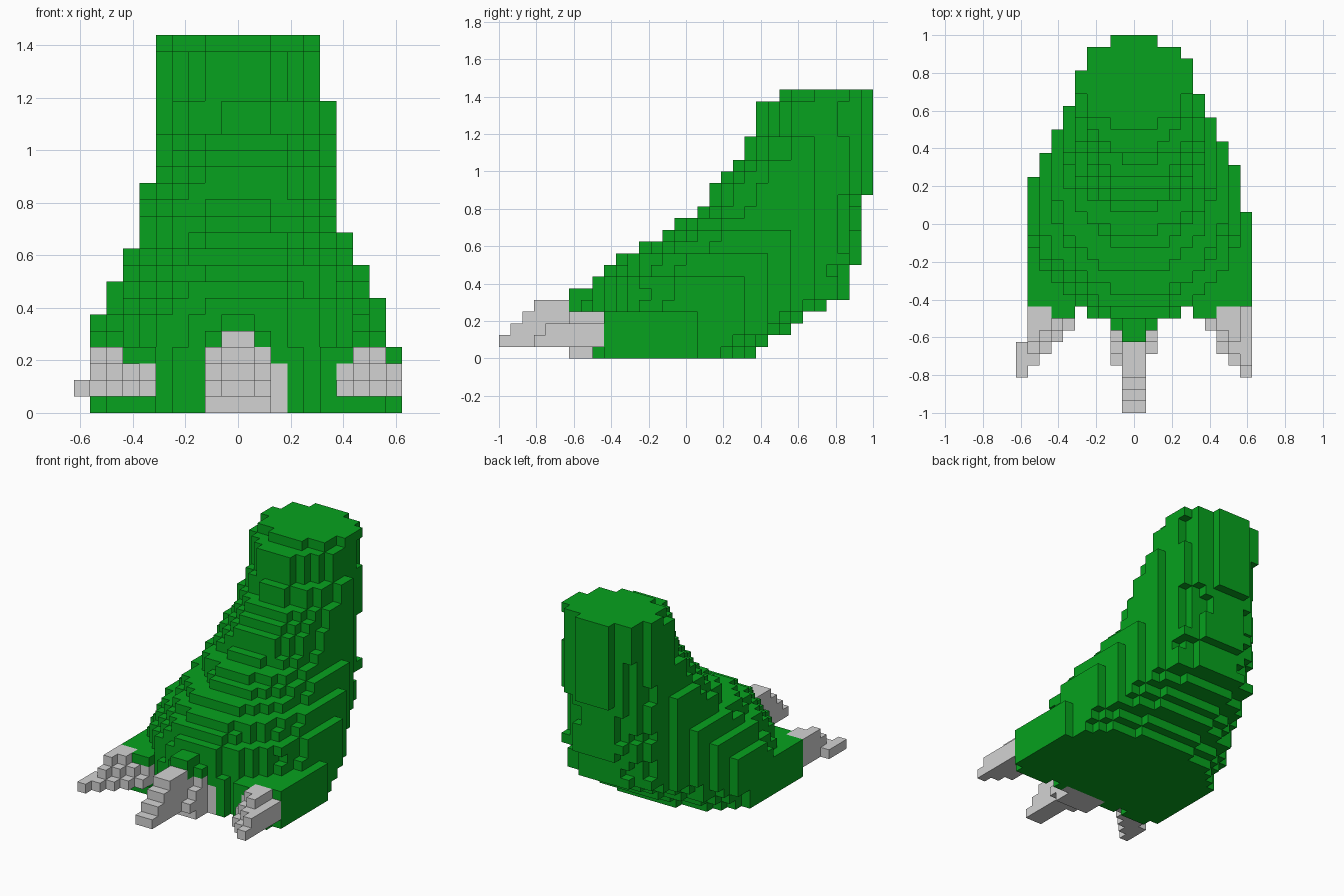
import bpy, bmesh
from mathutils import Vector

cube = bpy.data.objects.get("Cube")
if cube:
    bpy.data.objects.remove(cube, do_unlink=True)

UNIT = 1 / 16  # edge length of one block
ANKLE = 12     # layer where the leg begins


def material(name, rgb):
    mat = bpy.data.materials.new(name)
    mat.use_nodes = True
    color = (*rgb, 1)
    mat.diffuse_color = color
    mat.node_tree.nodes["Principled BSDF"].inputs["Base Color"].default_value = color
    return mat


def box_cells(x0, x1, y0, y1, z0, z1):
    """Block cells filling a box."""
    return {(i, j, k) for i in range(x0, x1) for j in range(y0, y1) for k in range(z0, z1)}


def claw_cells(x0, tips, tops):
    """Columns of blocks side by side, each stepping back as it rises."""
    cells = set()
    for i, (tip, top) in enumerate(zip(tips, tops), x0):
        for k in range(1, top):
            start = min(tip + k - 1, -8)
            cells |= box_cells(i, i + 1, start, -7, k, k + 1)
    return cells


def build_blocks(name, cells, occupied, mat):
    """Mesh of the outer faces of a set of block cells."""
    bm = bmesh.new()
    corners = {}

    def corner(point):
        key = tuple(round(2 * c) for c in point)
        if key not in corners:
            corners[key] = bm.verts.new(point * UNIT)
        return corners[key]

    for cell in sorted(cells):
        middle = Vector(cell) + Vector((0.5, 0.5, 0.5))
        for axis in range(3):
            for sign in (-1, 1):
                normal = Vector()
                normal[axis] = sign
                if tuple(int(c + d) for c, d in zip(cell, normal)) in occupied:
                    continue
                u = Vector()
                u[(axis + 1) % 3] = 1
                v = normal.cross(u)
                bm.faces.new([corner(middle + (normal + side) / 2)
                              for side in (-u - v, u - v, u + v, v - u)])
    mesh = bpy.data.meshes.new(name)
    bm.to_mesh(mesh)
    bm.free()
    mesh.materials.append(mat)
    obj = bpy.data.objects.new(name, mesh)
    bpy.context.collection.objects.link(obj)


green = material("skin_green", (0.002, 0.36, 0.013))
grey = material("claw_grey", (0.65, 0.65, 0.65))

# Extents of each horizontal layer, bottom to top
front = [-8] * 7 + [-7, -6, -4, -2, -1, 1, 2, 2, 3, 4, 5, 5, 6, 6, 6, 8]
back = [6, 7, 9, 10, 12] + [14] * 3 + [15] * 6 + [16] * 9
left = [10] * 4 + [9] * 3 + [8] * 2 + [7] * 2 + [6] * 8 + [5] * 4
right = [-9] * 6 + [-8] * 2 + [-7] * 2 + [-6] * 4 + [-5] * 9

# Half width of the heel taper, from y = 0 to the back
heel = [10] + [9] * 4 + [8, 8, 7, 7, 6, 6, 5, 5, 5, 4, 2]


def front_roundness(k):
    """Blunt toes, round instep, slightly pointed shin."""
    return 8 if k < 4 else 2.1 if k < 17 else 1.75


# Foot and leg: rounded layers stacked upwards
body = set()
for k, (y0, y1, x0, x1) in enumerate(zip(front, back, right, left)):
    cy, ry = (y0 + y1) / 2, (y1 - y0) / 2
    cx, rx = (x0 + x1) / 2, (x1 - x0) / 2
    for j in range(y0, y1):
        power = front_roundness(k) if j < cy else 2.1
        taper = max(j, 0)
        left_limit = heel[taper]
        right_limit = -min(left_limit, heel[min(taper + 1, 14)])
        for i in range(max(x0, right_limit), min(x1, left_limit)):
            dx, dy = abs(i + 0.5 - cx) / rx, abs(j + 0.5 - cy) / ry
            toe_gap = k < 5 and j == -8 and i in (-5, 4)
            if dx ** power + dy ** power <= 1.01 and not toe_gap:
                body.add((i, j, k))

# Claws
claws = {
    "middle_claw": claw_cells(-2, (-12, -16, -16, -11), (4, 5, 5, 4))
    | box_cells(-2, 2, -10, -7, 0, 1) | box_cells(2, 3, -8, -7, 0, 3),
    "left_claw": claw_cells(6, (-9, -11, -12, -13), (3, 4, 4, 3)),
    "right_claw": claw_cells(-9, (-12, -11, -10, -9), (4, 4, 3, 3))
    | box_cells(-10, -9, -13, -10, 1, 2),
}
all_claws = set().union(*claws.values())

# Middle toe knuckle, resting over its claw
knuckle = box_cells(-1, 1, -10, -7, 4, 6) | box_cells(-2, 2, -9, -7, 4, 5)
body = (body - all_claws) | knuckle

occupied = body | all_claws
build_blocks("foot", {c for c in body if c[2] < ANKLE}, occupied, green)
build_blocks("leg", {c for c in body if c[2] >= ANKLE}, occupied, green)
for name, cells in claws.items():
    build_blocks(name, cells - knuckle, occupied, grey)
